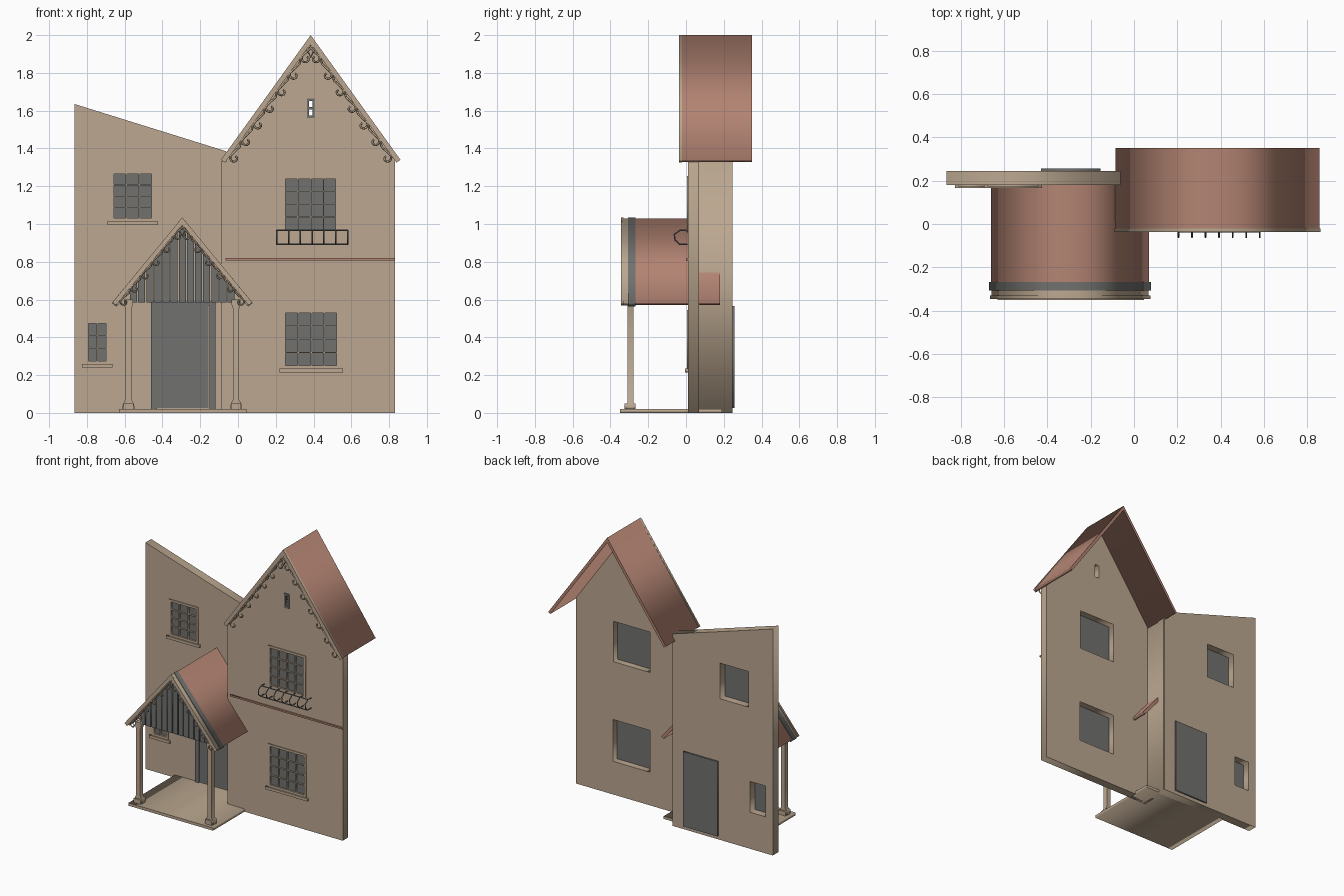
import bpy
from math import pi, cos, sin, hypot, radians
from mathutils import Vector

old = bpy.data.objects.get("Cube")
if old:
    bpy.data.objects.remove(old, do_unlink=True)


def material(name, rgb):
    m = bpy.data.materials.new(name)
    m.use_nodes = True
    m.diffuse_color = (*rgb, 1)
    m.node_tree.nodes["Principled BSDF"].inputs["Base Color"].default_value = (*rgb, 1)
    return m


TAN = material("tan_render", (0.50, 0.39, 0.28))
RED = material("red_tile", (0.45, 0.23, 0.17))
GREY = material("dark_grey", (0.165, 0.165, 0.16))


def finish(ob, mat):
    """Turn a curve object into a mesh carrying one material."""
    bpy.context.collection.objects.link(ob)
    bpy.ops.object.select_all(action='DESELECT')
    ob.select_set(True)
    bpy.context.view_layer.objects.active = ob
    bpy.ops.object.convert(target='MESH')
    ob = bpy.context.object
    ob.data.materials.clear()
    ob.data.materials.append(mat)
    return ob


def slab(name, outlines, y0, y1, mat):
    """Extrude x-z outlines from y0 to y1; nested outlines become holes."""
    cu = bpy.data.curves.new(name, 'CURVE')
    cu.dimensions = '2D'
    cu.fill_mode = 'BOTH'
    cu.extrude = (y1 - y0) / 2
    for pts in outlines:
        sp = cu.splines.new('POLY')
        sp.points.add(len(pts) - 1)
        for p, (x, z) in zip(sp.points, pts):
            p.co = (x, z, 0, 1)
        sp.use_cyclic_u = True
    ob = bpy.data.objects.new(name, cu)
    ob.rotation_euler.x = radians(90)
    ob.location.y = (y0 + y1) / 2
    return finish(ob, mat)


def wires(name, paths, radius, mat):
    """Thin bars that follow 3D paths."""
    cu = bpy.data.curves.new(name, 'CURVE')
    cu.dimensions = '3D'
    cu.bevel_depth = radius
    cu.bevel_resolution = 0
    cu.use_fill_caps = True
    for pts in paths:
        sp = cu.splines.new('POLY')
        sp.points.add(len(pts) - 1)
        for p, co in zip(sp.points, pts):
            p.co = (*co, 1)
    return finish(bpy.data.objects.new(name, cu), mat)


def rect(x0, x1, z0, z1):
    return [(x0, z0), (x1, z0), (x1, z1), (x0, z1)]


def box(name, x0, x1, y0, y1, z0, z1, mat):
    return slab(name, [rect(x0, x1, z0, z1)], y0, y1, mat)


def gable(name, cx, top, half, drop, thick, y0, y1, mat):
    """Chevron prism with eaves cut square to the slope."""
    run = hypot(half, drop)
    ix, iz = drop / run * thick, half / run * thick
    eave = top - drop
    pts = [(cx - half, eave), (cx, top), (cx + half, eave),
           (cx + half - ix, eave - iz), (cx, top - thick * run / half),
           (cx - half + ix, eave - iz)]
    return slab(name, [pts], y0, y1, mat)


def scrolls(name, cx, top, half, drop, inset, count, r, y, mat):
    """Row of curled hooks below each side of a gable, mirrored about cx."""
    run = hypot(half, drop)
    up = Vector((half, drop)) / run
    inward = Vector((drop, -half)) / run
    start = Vector((cx - half, top - drop)) + inward * inset
    step = run * 0.93 / count
    paths = []
    for i in range(count):
        c = start + up * (step * (i + 0.45)) + inward * r * 1.1
        path = [c + up * step * 0.95 - inward * r * 1.1,
                c + up * step * 0.6 - inward * r * 0.5,
                c + up * step * 0.3 - inward * r * 0.75]
        for k in range(13):
            a = k / 12 * 1.55 * pi
            rr = r * (1 - 0.55 * k / 12)
            path.append(c - inward * cos(a) * rr - up * sin(a) * rr)
        for s in (1, -1):
            paths.append([(cx + s * (p.x - cx), y, p.y) for p in path])
    # Pointed pendant under the ridge
    z = top - inset * run / half
    paths.append([(cx + dx * r, y, z - dz * r) for dx, dz in
                  ((0, 0), (0.8, 1.4), (0, 3), (-0.8, 1.4), (0, 0))])
    return wires(name, paths, r * 0.24, mat)


def window(name, x0, x1, z0, z1, face, cols, rows, sill=True):
    """Frame with glazing bars, glass behind it and a sill."""
    b, bar = 0.014, 0.007
    pw, ph = (x1 - x0 - 2 * b) / cols, (z1 - z0 - 2 * b) / rows
    panes = [rect(x0 + b + i * pw + bar / 2, x0 + b + (i + 1) * pw - bar / 2,
                  z0 + b + j * ph + bar / 4, z0 + b + (j + 1) * ph - bar / 4)
             for i in range(cols) for j in range(rows)]
    slab(name + "_frame", [rect(x0, x1, z0, z1)] + panes, face - 0.006, face + 0.006, TAN)
    box(name + "_glass", x0 + 0.004, x1 - 0.004, face + 0.006, face + 0.012,
        z0 + 0.004, z1 - 0.004, GREY)
    if sill:
        box(name + "_sill", x0 - 0.016, x1 + 0.016, face - 0.014, face + 0.004,
            z0 - 0.02, z0, TAN)


def opening(w):
    x0, x1, z0, z1 = w
    return rect(x0 + 0.004, x1 - 0.004, z0 + 0.004, z1 - 0.004)


# Walls with window openings
HALL, GABLE = 0.18, 0.01
hall_up, hall_low = (-0.675, -0.44, 1.015, 1.28), (-0.81, -0.68, 0.26, 0.49)
room_up, room_low = (0.235, 0.535, 0.955, 1.255), (0.235, 0.54, 0.235, 0.545)
vent = (0.365, 0.405, 1.56, 1.665)
slab("hall_wall", [[(-0.865, 0), (-0.062, 0), (-0.062, 1.385), (-0.865, 1.635)],
                   opening(hall_up), opening(hall_low)], HALL, 0.245, TAN)
slab("gable_wall", [[(-0.06, 0), (0.83, 0), (0.83, 1.345), (0.385, 1.97), (-0.06, 1.345)],
                    opening(room_up), opening(room_low), opening(vent)], GABLE, 0.07, TAN)
box("return_wall", -0.09, -0.06, GABLE, 0.24, 0, 1.33, TAN)
box("string_course", -0.065, 0.832, 0.0, 0.014, 0.807, 0.819, RED)

# Windows
window("hall_upper_window", *hall_up, HALL, 3, 4)
window("hall_lower_window", *hall_low, HALL, 2, 3)
window("room_upper_window", *room_up, GABLE, 4, 4, False)
window("room_lower_window", *room_low, GABLE, 4, 4)
slab("vent_frame", [rect(*vent), rect(0.376, 0.394, 1.575, 1.65)], 0.004, 0.02, GREY)
box("vent_bar", 0.376, 0.394, 0.008, 0.016, 1.606, 1.62, GREY)

# Window guard with bellied bars
xs = [0.205 + i * 0.0625 for i in range(7)]
belly = [(0.008, 0.965), (-0.03, 0.968), (-0.062, 0.945), (-0.058, 0.915),
         (-0.035, 0.893), (0.008, 0.893)]
bars = [[(x, y, z) for y, z in belly] for x in xs]
bars += [[(xs[0], y, z), (xs[-1], y, z)] for y, z in (belly[1], belly[4])]
wires("window_guard", bars, 0.004, GREY)

# Main roof and its trim
gable("main_roof", 0.385, 2.0, 0.47, 0.66, 0.02, -0.02, 0.35, RED)
gable("main_bargeboard", 0.385, 2.0, 0.475, 0.66, 0.026, -0.036, -0.02, TAN)
scrolls("main_scrolls", 0.385, 2.0, 0.475, 0.66, 0.026, 7, 0.024, -0.03, TAN)

# Porch floor and columns
PX = -0.295
box("porch_floor", -0.63, 0.045, -0.35, 0.19, 0, 0.02, TAN)
for side, cx in (("right", -0.58), ("left", -0.01)):
    w = 0.016
    profile = [(w * 2, 0.02), (w * 2, 0.032), (w * 1.6, 0.055), (w, 0.07),
               (w, 0.55), (w * 1.5, 0.575), (w * 1.5, 0.6)]
    outline = [(cx + x, z) for x, z in profile] + [(cx - x, z) for x, z in reversed(profile)]
    slab("porch_column_" + side, [outline], -0.311, -0.279, TAN)
    box("column_base_" + side, cx - w * 1.7, cx + w * 1.7, -0.325, -0.267, 0.02, 0.05, TAN)

# Porch roof in layers from back to front
gable("porch_roof", PX, 1.03, 0.365, 0.445, 0.022, -0.27, 0.18, RED)
gable("porch_fascia", PX, 1.034, 0.373, 0.452, 0.03, -0.307, -0.268, GREY)
gable("porch_moulding", PX, 1.03, 0.362, 0.445, 0.026, -0.33, -0.307, TAN)
gable("porch_bargeboard", PX, 1.035, 0.37, 0.45, 0.024, -0.345, -0.33, TAN)
scrolls("porch_scrolls", PX, 1.035, 0.37, 0.45, 0.024, 6, 0.02, -0.338, TAN)

# Vertical planks filling the porch gable
pitch = 0.043
planks = []
for i in range(-6, 7):
    a, b = PX + (i - 0.5) * pitch + 0.003, PX + (i + 0.5) * pitch - 0.003
    tops = [(x, 0.99 - abs(x - PX) * 1.22) for x in (b, a)]
    if i == 0:
        tops.insert(1, (PX, 0.99))
    planks.append([(a, 0.585), (b, 0.585)] + tops)
slab("porch_gable_planks", planks, -0.295, -0.285, GREY)

# Front door and surround
slab("door_surround", [rect(-0.46, -0.12, 0.02, 0.59), rect(-0.43, -0.15, 0.02, 0.565)],
     0.168, 0.185, GREY)
box("door_panel", -0.43, -0.155, 0.174, 0.256, 0.025, 0.565, GREY)
